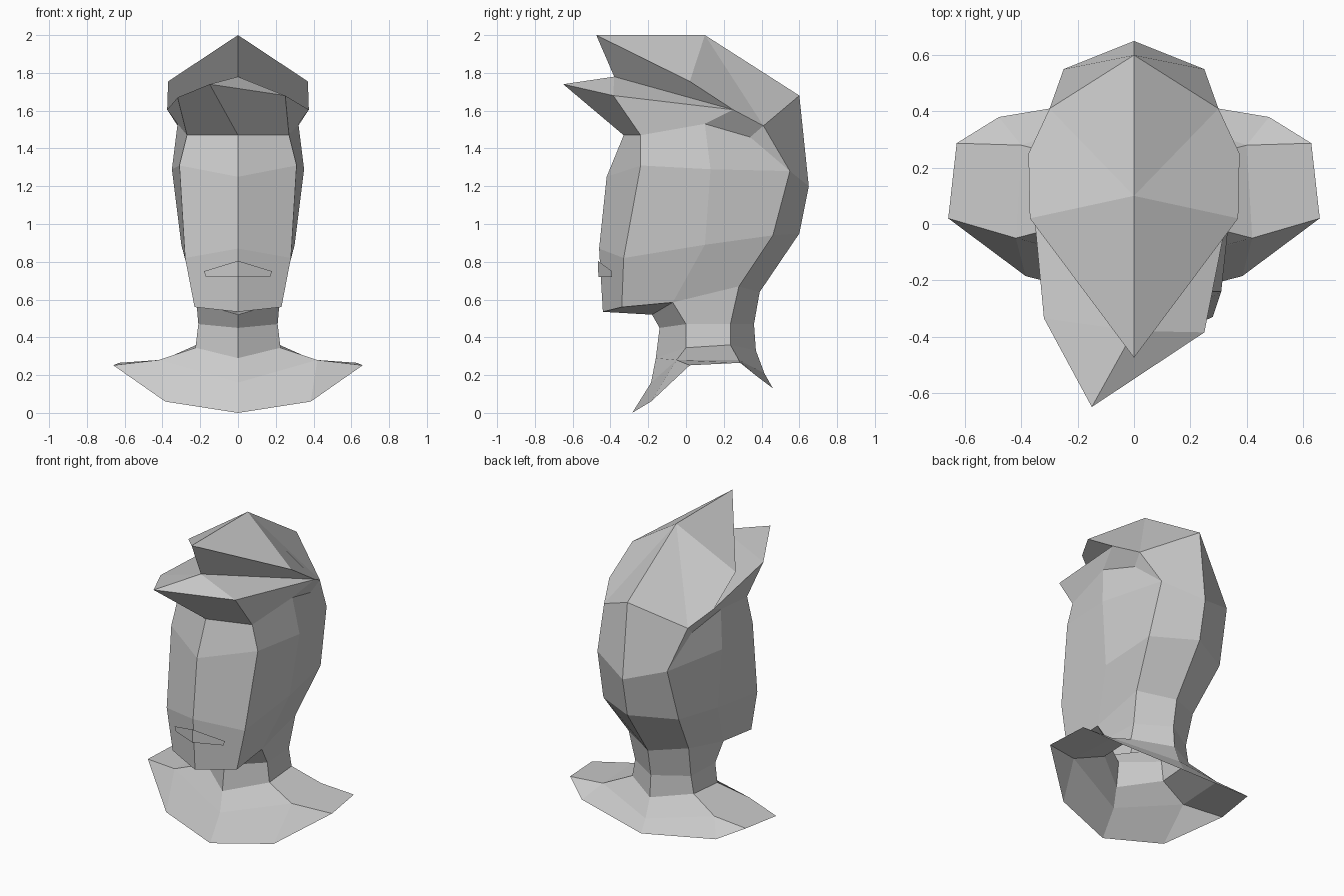
import bpy, bmesh
from mathutils import Vector

grey = bpy.data.materials.new("plain_grey")
grey.diffuse_color = (0.6, 0.6, 0.6, 1)


def shell(name, verts, faces, ref, mirror=True):
    """Flat-faced sheet whose normals point away from ref, optionally mirrored in x."""
    bm = bmesh.new()
    vs = [bm.verts.new(v) for v in verts]
    for f in faces:
        bm.faces.new([vs[i] for i in f])
    bmesh.ops.recalc_face_normals(bm, faces=bm.faces)
    bm.normal_update()
    out = sum(f.calc_area() * f.normal.dot(f.calc_center_median() - Vector(ref)) for f in bm.faces)
    if out < 0:
        bmesh.ops.reverse_faces(bm, faces=bm.faces)
    me = bpy.data.meshes.new(name)
    bm.to_mesh(me)
    bm.free()
    me.materials.append(grey)
    ob = bpy.data.objects.new(name, me)
    bpy.context.collection.objects.link(ob)
    if mirror:
        m = ob.modifiers.new("mirror", "MIRROR")
        m.use_clip = True
        m.merge_threshold = 0.001
    return ob


def loft(name, rings, ref):
    """Join half rings with quads; a None point leaves a gap."""
    verts, index, faces = [], {}, []
    for r, ring in enumerate(rings):
        for c, p in enumerate(ring):
            if p:
                index[r, c] = len(verts)
                verts.append(p)
    for r in range(len(rings) - 1):
        for c in range(len(rings[0]) - 1):
            quad = [(r, c), (r, c + 1), (r + 1, c + 1), (r + 1, c)]
            if all(q in index for q in quad):
                faces.append([index[q] for q in quad])
    return shell(name, verts, faces, ref)


# Head: hairline, brow, cheek and jaw rings, front to back
loft("head", [
    [(0, -.33, 1.47), (.27, -.24, 1.47), (.32, .10, 1.53), (.28, .34, 1.46), None],
    [(0, -.42, 1.25), (.31, -.24, 1.31), (.35, .13, 1.29), (.25, .55, 1.28), (0, .65, 1.20)],
    [(0, -.46, .87), (.28, -.33, .82), (.30, .10, .89), (.27, .46, .94), (0, .60, .95)],
    [(0, -.44, .535), (.23, -.34, .56), (.22, -.07, .585), (.215, .28, .67), (0, .39, .64)],
], (0, .1, 1))

# Underside of the chin
shell("chin_underside",
      [(0, -.44, .535), (.23, -.34, .56), (.22, -.07, .585), (0, -.18, .52)],
      [(0, 1, 2, 3)], (0, 0, 1))

# Neck flaring into the shoulders
loft("neck", [
    [(0, -.18, .52), (.22, -.07, .585), (.215, .28, .67), (0, .39, .64)],
    [(0, -.14, .45), (.21, 0, .47), (.20, .235, .47), (0, .36, .47)],
    [(0, -.16, .29), (.225, 0, .345), (.22, .235, .36), (0, .37, .33)],
], (0, .1, .45))

# Shoulder collar: neck edge, middle ring, outer edge
shell("collar", [
    (0, -.16, .29), (.225, 0, .345), (.22, .235, .36), (0, .37, .33),
    (0, -.185, .16), (.42, -.05, .28), (.40, .28, .28), (0, .415, .21),
    (0, -.285, 0), (.385, -.185, .06), (.66, .02, .252), (.63, .287, .265),
    (.48, .38, .19), (0, .46, .13),
], [
    (0, 1, 5, 4), (1, 2, 6, 5), (2, 3, 7, 6),
    (4, 5, 9, 8), (5, 10, 9), (5, 6, 11, 10), (6, 12, 11), (6, 7, 13, 12),
], (0, .1, -.4))

# Swept upper hair with its pointed front and overhang
shell("upper_hair", [
    (0, -.475, 2), (0, .10, 2), (.37, .02, 1.755), (.375, .25, 1.605),
    (.30, .41, 1.52), (0, .60, 1.68), (0, -.38, 1.78),
    (.25, .55, 1.28), (0, .65, 1.20), (.32, .10, 1.53), (.28, .34, 1.46),
], [
    (0, 1, 2), (1, 5, 4), (1, 4, 3, 2), (0, 2, 3, 6),
    (5, 8, 7, 4), (4, 7, 10), (3, 4, 10, 9),
], (0, .1, 1.6))

# Lopsided fringe over the forehead
shell("fringe", [
    (0, -.38, 1.78), (.375, .25, 1.605), (.25, -.385, 1.68), (-.15, -.65, 1.74),
    (-.32, -.335, 1.67), (-.375, .25, 1.605),
    (.27, -.24, 1.47), (0, -.33, 1.47), (-.27, -.24, 1.47),
    (.32, .10, 1.53), (-.32, .10, 1.53),
], [
    (0, 1, 2), (0, 2, 3), (0, 3, 4), (0, 4, 5),
    (3, 2, 6, 7), (3, 7, 8, 4), (2, 1, 9, 6), (4, 8, 10, 5),
], (0, -.1, 1.6), mirror=False)

# Mouth plate
shell("mouth", [(0, -.466, .805), (.18, -.392, .75), (.17, -.393, .72), (0, -.464, .72)],
      [(0, 1, 2, 3)], (0, 0, .75))
